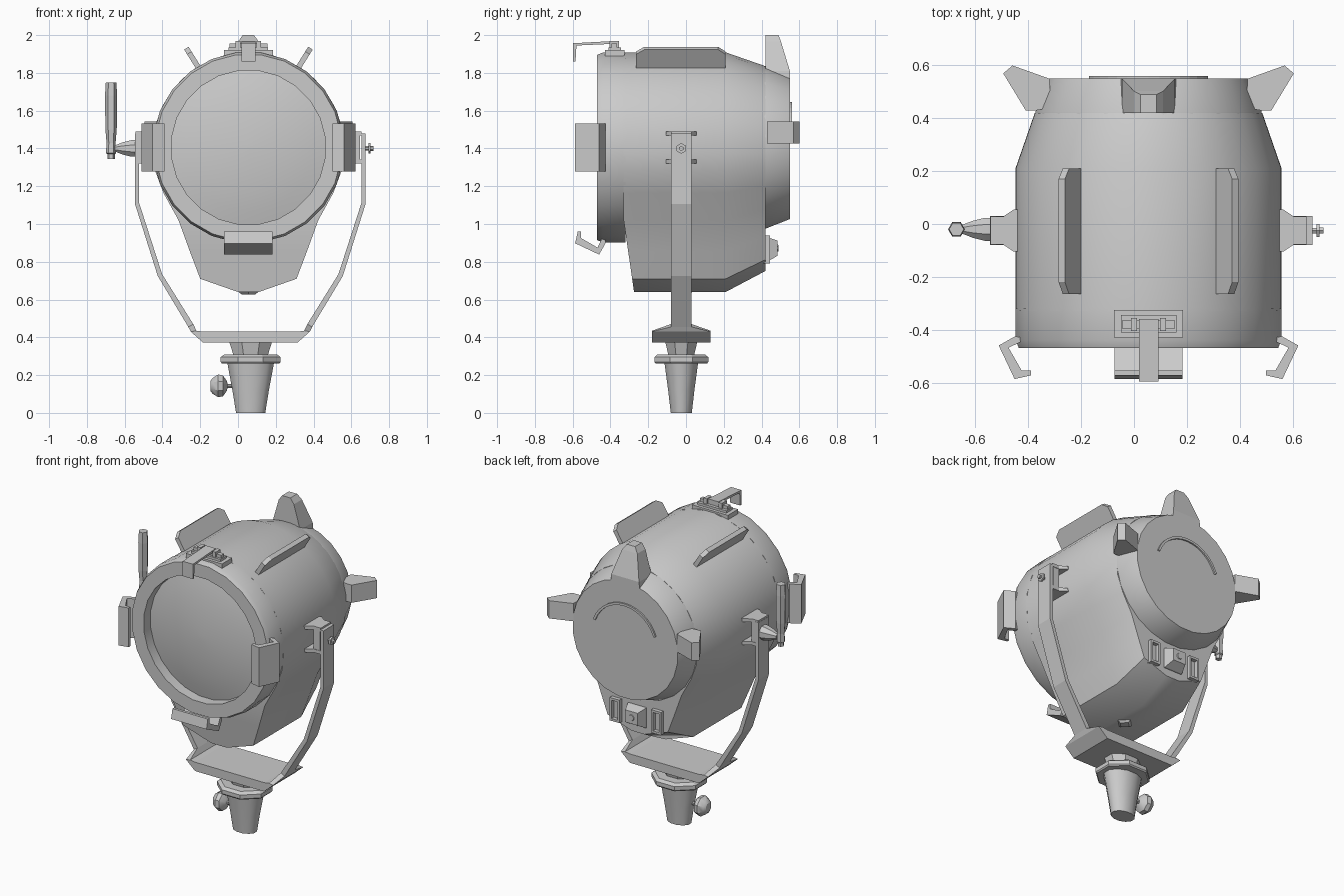
import bpy, bmesh, math
from mathutils import Vector

if "Cube" in bpy.data.objects:
    bpy.data.objects.remove(bpy.data.objects["Cube"])

CX, CZ, YY = 0.055, 1.405, -0.025      # lamp axis, yoke centre in y
YX = 0.065                             # yoke / stand centre in x


def mesh(name, verts, faces, smooth=None):
    me = bpy.data.meshes.new(name)
    me.from_pydata([tuple(v) for v in verts], [], faces)
    bm = bmesh.new()
    bm.from_mesh(me)
    bmesh.ops.recalc_face_normals(bm, faces=bm.faces)
    bm.to_mesh(me)
    bm.free()
    ob = bpy.data.objects.new(name, me)
    bpy.context.collection.objects.link(ob)
    if smooth:
        bpy.ops.object.select_all(action='DESELECT')
        ob.select_set(True)
        bpy.context.view_layer.objects.active = ob
        bpy.ops.object.shade_smooth_by_angle(angle=math.radians(smooth))
    return ob


def loft(name, rings, smooth=None, caps=True, closed=False):
    n, m = len(rings[0]), len(rings)
    verts = [v for r in rings for v in r]
    faces = [(i * n + j, i * n + (j + 1) % n,
              (i + 1) % m * n + (j + 1) % n, (i + 1) % m * n + j)
             for i in range(m if closed else m - 1) for j in range(n)]
    if caps and not closed:
        faces += [tuple(range(n)), tuple(range((m - 1) * n, m * n))]
    return mesh(name, verts, faces, smooth)


def box(name, x0, x1, y0, y1, z0, z1):
    return loft(name, [[(x0, y0, z), (x1, y0, z), (x1, y1, z), (x0, y1, z)] for z in (z0, z1)])


def polar(r, y, w, deg):
    """Point at radius r from the lamp axis, shifted w sideways."""
    a = math.radians(deg)
    return (CX + r * math.cos(a) - w * math.sin(a), y, CZ + r * math.sin(a) + w * math.cos(a))


def radial_prism(name, profile, w, deg, shift=0):
    return loft(name, [[polar(r, y, shift + s * w, deg) for r, y in profile] for s in (-1, 1)])


def lathe(name, profile, origin, axis, n, smooth=None, closed=False, sx=1, sy=1, turn=0.5):
    """Rings (radius, distance along axis)."""
    i = 'xyz'.index(axis)
    u, v = [(1, 2), (0, 2), (0, 1)][i]
    rings = []
    for r, d in profile:
        ring = []
        for k in range(n):
            a = 2 * math.pi * (k + turn) / n
            p = Vector(origin)
            p[i] += d
            p[u] += sx * r * math.cos(a)
            p[v] += sy * r * math.sin(a)
            ring.append(p)
        rings.append(ring)
    return loft(name, rings, smooth, closed=closed)


# housing: round on top, narrowing to a wedge underneath
half = [(0.505 * math.sin(math.radians(t)), 0.505 * math.cos(math.radians(t)))
        for t in range(4, 95, 10)]
half += [(0.495, -0.12), (0.45, -0.24), (0.37, -0.385), (0.31, -0.55), (0.255, -0.695), (0.055, -0.765)]
outline = half + [(-x, z) for x, z in reversed(half)]
rings = []
for y, s in ((-0.33, 1), (0.21, 1), (0.42, 0.855)):
    rings.append([(CX + x * s, y + (max(0, -0.385 - z) * 0.145 if y < 0 else 0), CZ + z * s)
                  for x, z in outline])
n, h = len(outline), len(half)
body = loft("housing", rings, caps=False)
verts = [v.co.copy() for v in body.data.vertices]
faces = [tuple(p.vertices) for p in body.data.polygons]
for b in (0, 2 * n):
    faces += [(b + i, b + i + 1, b + n - 2 - i, b + n - 1 - i) for i in range(h - 1)]
bpy.data.objects.remove(body)
mesh("housing", verts, faces, 28)

# front rim and recessed lens
lathe("front_rim", [(0.41, -0.47), (0.495, -0.47), (0.507, -0.44), (0.507, -0.32), (0.41, -0.32)],
      (CX, 0, CZ), 'y', 24, 25, closed=True)
lathe("lens", [(0.415, -0.35), (0.415, -0.40), (0.34, -0.417), (0.24, -0.434), (0.12, -0.446), (0.02, -0.45)],
      (CX, 0, CZ), 'y', 32, 30)

# rear cap with raised arc and three lugs
lathe("rear_cap", [(0.432, 0.41), (0.432, 0.425), (0.382, 0.55)], (CX, 0, CZ), 'y', 24, 25)
loft("rear_arc", [[polar(r, y, 0, a) for r, y in ((0.225, 0.54), (0.225, 0.56), (0.24, 0.56), (0.24, 0.54))]
                  for a in range(20, 161, 10)])
loft("rear_top_lug", [[polar(r, y, w, 90) for w, y in ((-hw, 0.42), (hw, 0.42), (hw, y1), (-hw, y1))]
                      for r, hw, y1 in ((0.36, 0.105, 0.55), (0.405, 0.10, 0.55), (0.56, 0.055, 0.503),
                                        (0.595, 0.03, 0.49))])
for side, deg, s in (("right", 0, 1), ("left", 180, -1)):
    radial_prism("rear_lug_" + side, [(0.37, 0.44), (0.425, 0.43), (0.465, 0.43), (0.55, 0.57),
                                      (0.515, 0.60), (0.375, 0.55)], 0.058, deg, 0.08 * s)

# fins on top of the housing
for side, deg in (("right", 58), ("left", 122)):
    radial_prism("top_fin_" + side, [(0.49, -0.265), (0.59, -0.265), (0.62, -0.22), (0.62, 0.17),
                                     (0.59, 0.21), (0.49, 0.21)], 0.014, deg)

# accessory clips round the front
clip = [(0.48, -0.43), (0.505, -0.425), (0.567, -0.46), (0.507, -0.587), (0.445, -0.573),
        (0.445, -0.555), (0.48, -0.555), (0.53, -0.468), (0.48, -0.445)]
for side, deg in (("right", 0), ("left", 180), ("bottom", 270)):
    radial_prism("clip_" + side, clip, 0.128, deg)

# top latch
box("latch_base", CX - 0.13, CX + 0.13, -0.43, -0.325, 1.88, 1.92)
box("latch_step", CX - 0.105, CX + 0.105, -0.41, -0.345, 1.92, 1.935)
box("latch_bar", CX - 0.10, CX + 0.10, -0.395, -0.365, 1.935, 1.955)
for s in (-1, 1):
    box("latch_post", CX + s * 0.055 - 0.012, CX + s * 0.055 + 0.012, -0.405, -0.355, 1.92, 1.97)
radial_prism("latch_arm", [(0.565, -0.36), (0.55, -0.36), (0.54, -0.58), (0.455, -0.585),
                           (0.455, -0.597), (0.552, -0.597)], 0.037, 90)

# control panel below the rear cap
for s in (-1, 1):
    x = CX + s * 0.15
    for name, a, b, c, d in (("inner", -0.035, -0.022, 0.79, 0.94), ("outer", 0.022, 0.035, 0.79, 0.94),
                             ("top", -0.035, 0.035, 0.925, 0.94), ("bottom", -0.035, 0.035, 0.79, 0.805)):
        box("panel_frame_" + name, x + a, x + b, 0.41, 0.445, c, d)
sq = ((-1, -1), (1, -1), (1, 1), (-1, 1))
loft("panel_socket", [[(CX + a * w, y, z + b * hh) for a, b in sq] for w, hh, y, z in
                      ((0.065, 0.065, 0.41, 0.865), (0.065, 0.065, 0.43, 0.865),
                       (0.045, 0.04, 0.485, 0.872))])
lathe("panel_button", [(0.022, 0), (0.018, 0.008)], (CX, 0.482, 0.872), 'y', 8)
# drain plug under the housing
lathe("bottom_plug", [(0.055, 0.02), (0.055, 0), (0.035, -0.015)], (CX, -0.02, 0.642), 'z', 4, turn=0)

# yoke: one bar running down, across and up, flaring into a wide base
bar = [(0.61, 1.48, 0.588, 1.48, 0.055), (0.61, 1.105, 0.588, 1.11, 0.055),
       (0.49, 0.725, 0.467, 0.735, 0.055), (0.328, 0.455, 0.302, 0.47, 0.055),
       (0.315, 0.43, 0.285, 0.435, 0.155), (0.25, 0.372, 0.25, 0.43, 0.155)]
path = [(1, b) for b in bar] + [(-1, b) for b in reversed(bar)]
loft("yoke", [[(YX + s * xo, YY - w, zo), (YX + s * xo, YY + w, zo),
               (YX + s * xi, YY + w, zi), (YX + s * xi, YY - w, zi)] for s, (xo, zo, xi, zi, w) in path])

# pivot brackets between housing and yoke
for side, deg in (("right", 0), ("left", 180)):
    plan = [(0.47, YY - 0.08), (0.51, YY - 0.08), (0.55, YY - 0.053), (0.598, YY - 0.053),
            (0.598, YY + 0.053), (0.55, YY + 0.053), (0.51, YY + 0.08), (0.47, YY + 0.08)]
    for w in (-0.075, 0.075):
        radial_prism("pivot_flange_" + side, plan, 0.011, deg, w)
    radial_prism("pivot_web_" + side, [(0.545, YY - 0.05), (0.59, YY - 0.05), (0.59, YY + 0.05),
                                       (0.545, YY + 0.05)], 0.07, deg)
lathe("pivot_bolt", [(0.012, 0), (0.012, 0.018), (0.028, 0.018), (0.028, 0.03), (0.013, 0.03), (0.013, 0.045)],
      (0.672, YY, 1.40), 'x', 6)

# tilt handle
lathe("handle_cone", [(0.047, 0.10), (0.047, 0.075), (0.035, 0.03), (0.018, -0.01)],
      (-0.64, YY + 0.005, 1.40), 'x', 8, 40)
lathe("handle_grip", [(0.02, 1.345), (0.02, 1.37), (0.027, 1.375), (0.024, 1.43), (0.03, 1.50),
                      (0.032, 1.68), (0.028, 1.75)], (-0.672, YY + 0.005, 0), 'z', 6, turn=0)

# stand spigot, flange and neck
C = (YX + 0.002, YY, 0)
lathe("yoke_neck", [(0.095, 0.295), (0.122, 0.375)], C, 'z', 8, sy=0.75)
lathe("stand_flange", [(0.165, 0.262), (0.172, 0.27), (0.172, 0.295), (0.15, 0.31)], C, 'z', 8, sy=0.9)
lathe("stand_spigot", [(0.08, 0), (0.10, 0.12), (0.128, 0.265)], C, 'z', 12, 40, sy=0.72)
lathe("lock_knob", [(0.03, -0.145), (0.045, -0.135), (0.065, -0.105), (0.06, -0.08), (0.03, -0.06),
                    (0.012, -0.055), (0.012, 0.0)], (0, YY, 0.143), 'x', 8, 30)
